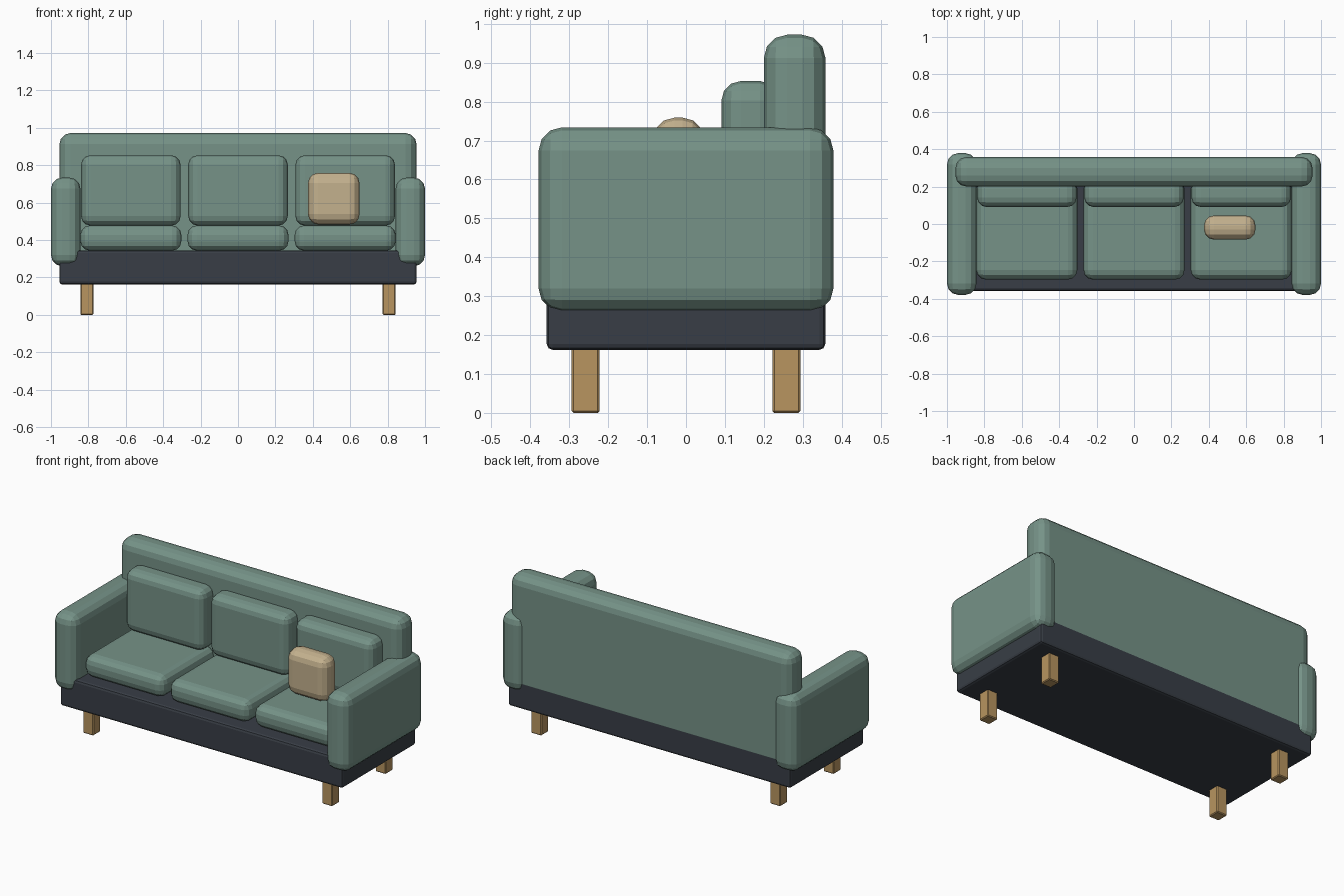
import bpy, bmesh

if "Cube" in bpy.data.objects:
    bpy.data.objects.remove(bpy.data.objects["Cube"])


def material(name, rgb):
    m = bpy.data.materials.new(name)
    m.diffuse_color = (*rgb, 1)
    m.use_nodes = True
    m.node_tree.nodes["Principled BSDF"].inputs["Base Color"].default_value = m.diffuse_color
    return m


GREEN = material("green_fabric", (0.18, 0.29, 0.245))
DARK = material("dark_frame", (0.04, 0.048, 0.061))
WOOD = material("wood", (0.48, 0.30, 0.117))
SAND = material("sand_fabric", (0.55, 0.44, 0.27))


def block(name, x, y, z, bevel, mat, segments=3):
    """Rounded box given by its (min, max) extents on each axis."""
    spans = (x, y, z)
    bm = bmesh.new()
    bmesh.ops.create_cube(bm, size=1)
    bmesh.ops.scale(bm, vec=[b - a for a, b in spans], verts=bm.verts)
    bmesh.ops.bevel(bm, geom=bm.edges[:], offset=bevel, segments=segments,
                    profile=0.5, affect='EDGES', clamp_overlap=True)
    mesh = bpy.data.meshes.new(name)
    bm.to_mesh(mesh)
    bm.free()
    mesh.materials.append(mat)
    ob = bpy.data.objects.new(name, mesh)
    ob.location = [(a + b) / 2 for a, b in spans]
    bpy.context.collection.objects.link(ob)
    return ob


def around(c, size):
    return (c - size / 2, c + size / 2)


# Frame and backrest
block("base", (-0.955, 0.955), (-0.358, 0.358), (0.162, 0.345), 0.015, DARK, 2)
block("backrest", (-0.955, 0.955), (0.2, 0.3585), (0.26, 0.972), 0.06, GREEN)

# Arms and legs, one pair per side
for side, s in (("left", -1), ("right", 1)):
    block(f"{side}_arm", around(s * 0.921, 0.158), (-0.379, 0.379),
          (0.26, 0.734), 0.06, GREEN)
    for end, y in (("front", -0.258), ("back", 0.258)):
        block(f"{end}_{side}_leg", around(s * 0.808, 0.07), around(y, 0.072),
              (0, 0.17), 0.005, WOOD, 1)

# Three seat cushions and three back cushions
for i, name in enumerate(("left", "middle", "right")):
    c = (i - 1) * 0.573
    block(f"{name}_seat_cushion", around(c, 0.54), (-0.297, 0.24),
          (0.343, 0.478), 0.05, GREEN)
    block(f"{name}_back_cushion", around(c, 0.532), (0.091, 0.24),
          (0.477, 0.853), 0.05, GREEN)

# Throw pillow on the right seat
block("throw_pillow", (0.374, 0.65), (-0.084, 0.046), (0.483, 0.759), 0.055, SAND)
